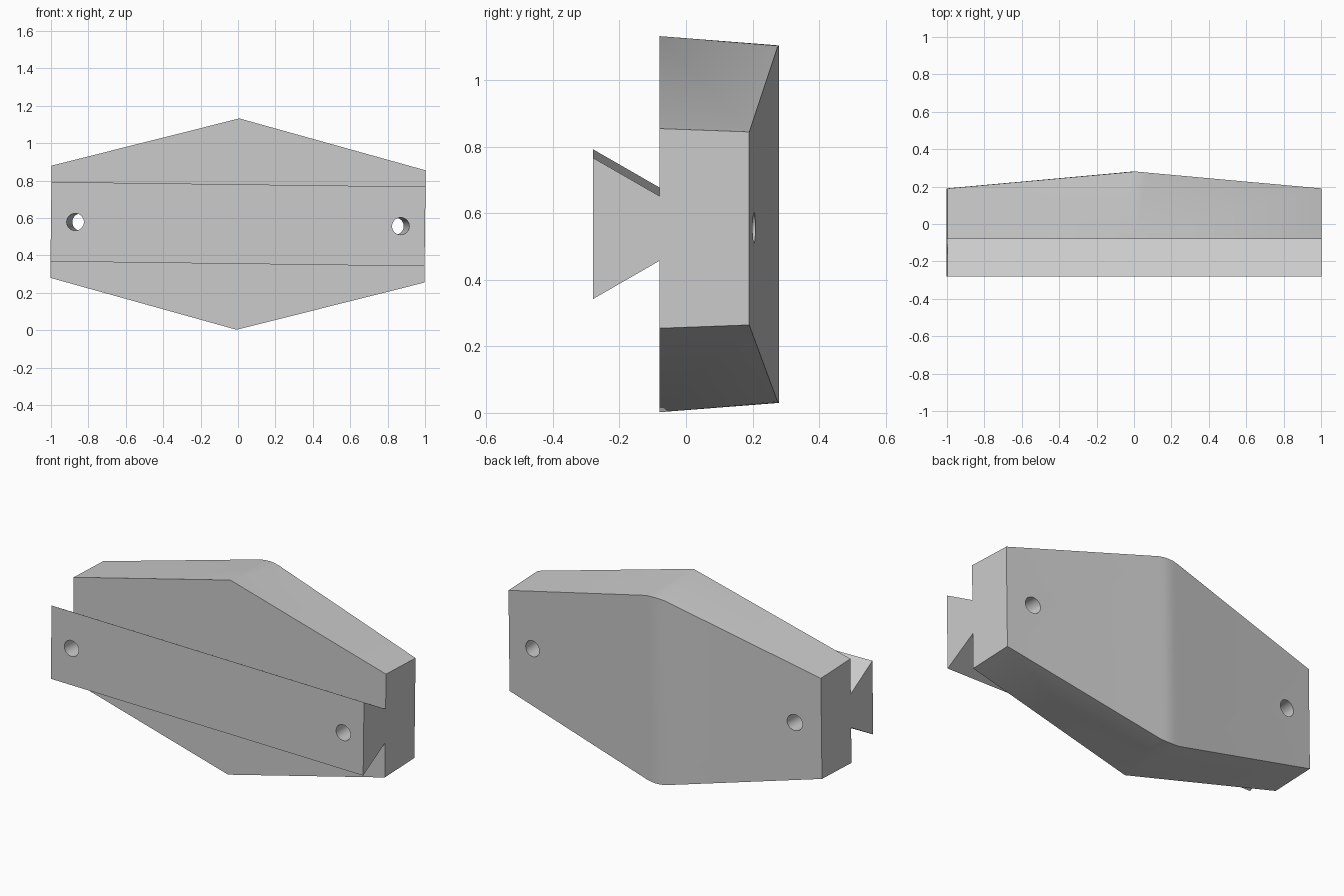
import bpy, bmesh, math
from mathutils import Vector, Matrix

cube = bpy.data.objects.get("Cube")
if cube:
    bpy.data.objects.remove(cube, do_unlink=True)

# Single grey material
grey = bpy.data.materials.new("light_grey")
grey.use_nodes = True
colour = (0.6, 0.6, 0.6, 1)
grey.diffuse_color = colour
grey.node_tree.nodes["Principled BSDF"].inputs["Base Color"].default_value = colour

FRONT, RAIL, BACK, RIDGE = -0.08, -0.28, 0.19, 0.28
END_F, END_B, APEX_F, APEX_B = 0.3, 0.29, 0.565, 0.537
NECK, LIP = 0.0975, 0.2125

bm = bmesh.new()


def face(*verts):
    bm.faces.new(verts)


# End profiles: plate with the dovetail rail, one on each side
def end_profile(x):
    half = [(BACK, END_B), (FRONT, END_F), (FRONT, NECK), (RAIL, LIP)]
    up = [bm.verts.new((x, y, z)) for y, z in half]
    down = [bm.verts.new((x, y, -z)) for y, z in half]
    face(*up, *reversed(down))
    return {1: up, -1: down}


left, right = end_profile(1), end_profile(-1)

# Rounded ridge across the back, narrowing to a point at the front
ridge = {}
for s in (1, -1):
    ridge[s] = [bm.verts.new((0.06 * t, RIDGE - 0.005 * t * t, s * (APEX_B - 0.005 * t * t)))
                for t in (-1, -0.5, 0, 0.5, 1)]
    tip = bm.verts.new((0, FRONT, s * APEX_F))
    l, r, arc = left[s], right[s], ridge[s]
    face(r[0], r[1], tip, arc[0])                  # sloping edge, right
    face(l[0], l[1], tip, arc[-1])                 # sloping edge, left
    for a, b in zip(arc, arc[1:]):
        face(a, b, tip)
    face(r[2], r[1], tip, l[1], l[2])              # plate front
    face(r[2], l[2], l[3], r[3])                   # dovetail flank
face(left[1][3], right[1][3], right[-1][3], left[-1][3])   # rail front

# Back panels and ridge strip
face(right[1][0], ridge[1][0], ridge[-1][0], right[-1][0])
face(left[1][0], ridge[1][-1], ridge[-1][-1], left[-1][0])
for i in range(4):
    face(ridge[1][i], ridge[1][i + 1], ridge[-1][i + 1], ridge[-1][i])

bmesh.ops.recalc_face_normals(bm, faces=bm.faces[:])
mesh = bpy.data.meshes.new("dovetail_block")
bm.to_mesh(mesh)
bm.free()
block = bpy.data.objects.new("dovetail_block", mesh)
bpy.context.collection.objects.link(block)
mesh.materials.append(grey)

# Screw holes, leaning slightly inwards towards the back
for s in (1, -1):
    start, stop = Vector((s * 0.87, RAIL, 0)), Vector((s * 0.84, 0.2, 0))
    axis = stop - start
    bpy.ops.mesh.primitive_cylinder_add(
        vertices=32, radius=0.046, depth=1, location=(start + stop) / 2,
        rotation=axis.to_track_quat('Z', 'Y').to_euler())
    cutter = bpy.context.object
    cutter.name = "hole_cutter"
    cutter.hide_render = True
    cutter.data.materials.append(grey)
    mod = block.modifiers.new("screw_hole", 'BOOLEAN')
    mod.operation, mod.solver, mod.object = 'DIFFERENCE', 'EXACT', cutter
    bpy.ops.object.select_all(action='DESELECT')
    block.select_set(True)
    bpy.context.view_layer.objects.active = block
    bpy.ops.object.modifier_apply(modifier=mod.name)
    bpy.data.objects.remove(cutter, do_unlink=True)

# Slight lean of the whole block, then lift onto the ground
block.data.transform(Matrix.Translation((0, 0, 0.567)) @ Matrix.Rotation(0.0128, 4, 'Y'))
bpy.ops.object.shade_smooth_by_angle(angle=math.radians(25))
